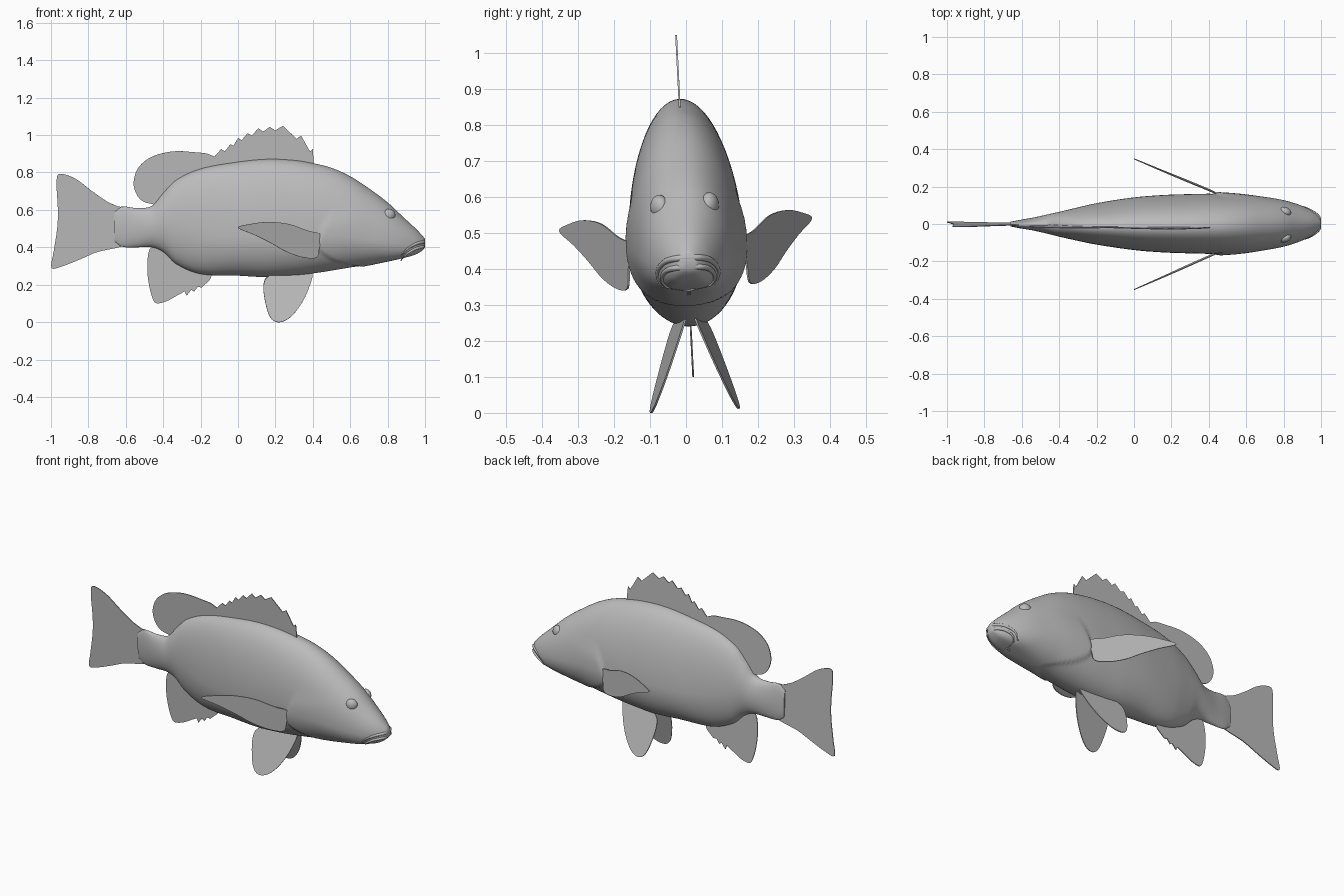
import bpy, bmesh, math
from mathutils import Matrix, Vector

if "Cube" in bpy.data.objects:
    bpy.data.objects.remove(bpy.data.objects["Cube"])

grey = bpy.data.materials.new("plain_grey")
grey.use_nodes = True
tone = (0.5, 0.5, 0.5, 1)
grey.diffuse_color = tone
grey.node_tree.nodes["Principled BSDF"].inputs["Base Color"].default_value = tone

# The whole fish leans by a slight roll about its long axis
pivot = Matrix.Translation((0, 0, 0.5))
roll = pivot @ Matrix.Rotation(0.05, 4, "X") @ pivot.inverted()


def finish(name, bm, smooth=True):
    bm.transform(roll)
    mesh = bpy.data.meshes.new(name)
    bm.to_mesh(mesh)
    bm.free()
    obj = bpy.data.objects.new(name, mesh)
    bpy.context.collection.objects.link(obj)
    mesh.materials.append(grey)
    if smooth:
        bpy.ops.object.select_all(action="DESELECT")
        obj.select_set(True)
        bpy.context.view_layer.objects.active = obj
        bpy.ops.object.shade_smooth_by_angle(angle=math.radians(50))
    return obj


def sample(table, x, col=1):
    """Smooth interpolation of one column of a table sorted by its first column."""
    x = min(max(x, table[0][0]), table[-1][0])
    last = len(table) - 1
    i = max(k for k in range(last) if table[k][0] <= x)

    def slope(k):
        a, b = table[max(k - 1, 0)], table[min(k + 1, last)]
        return (b[col] - a[col]) / (b[0] - a[0])

    p, q = table[i], table[i + 1]
    h = q[0] - p[0]
    t = (x - p[0]) / h
    s = 1 - t
    return (p[col] * (1 + 2 * t) * s * s + slope(i) * h * t * s * s
            + q[col] * t * t * (3 - 2 * t) - slope(i + 1) * h * t * t * s)


def ramp(a, b, x):
    t = min(max((x - a) / (b - a), 0), 1)
    return t * t * (3 - 2 * t)


# Body stations: x, top, bottom, half width
stations = [
    (-.66, .59, .43, .012), (-.62, .617, .403, .02), (-.54, .61, .4, .034),
    (-.46, .622, .4, .052), (-.4, .69, .375, .066), (-.33, .76, .31, .082),
    (-.2, .82, .257, .11), (0, .857, .248, .14), (.16, .872, .24, .153),
    (.3, .866, .248, .158), (.4, .85, .26, .16), (.5, .825, .275, .158),
    (.6, .78, .292, .153), (.7, .715, .306, .142), (.8, .64, .324, .124),
    (.88, .565, .342, .1), (.95, .5, .362, .068), (.985, .463, .383, .042),
    (1, .445, .4, .022)]
gill_edge = [(.29, .72), (.31, .6), (.34, .5), (.4, .425), (.5, .44), (.6, .5)]
mouth = [(.87, .35), (.9, .388), (.95, .417), (1, .428)]


def section(x):
    top, low, half = (sample(stations, x, c) for c in (1, 2, 3))
    centre = low + (top - low) * (0.5 - 0.15 * ramp(-.5, 0, x))
    return top, low, half, centre, 1 - 0.5 * ramp(.6, .95, x)


def flank(x, z):
    """Half width of the body at a given length and height."""
    top, low, half, centre, power = section(x)
    rise = (z - centre) / (top - centre if z > centre else centre - low)
    return half * max(1 - rise * rise, 0) ** (0.5 * (1 if z > centre else power))


# Body: lofted egg-shaped rings with a gill cover step and a set-back lower jaw
bm = bmesh.new()
rings, sides = 200, 72
loops = []
for i in range(rings + 1):
    x = -.66 + 1.66 * i / rings
    top, low, half, centre, power = section(x)
    loop = []
    for j in range(sides):
        a = math.tau * j / sides
        c, s = math.cos(a), math.sin(a)
        y = half * math.copysign(abs(c) ** (1 if s > 0 else power), c)
        z = centre + s * (top - centre if s > 0 else centre - low)
        ahead = x - sample(gill_edge, z)
        lift = ramp(0, .02, ahead) * (1 - ramp(0, .3, ahead)) * (1 - ramp(.5, .62, z))
        y *= 1 + .06 * lift
        z = centre + (z - centre) * (1 + .03 * lift)
        if x > .87 and z < sample(mouth, x):
            y *= .93
        loop.append(bm.verts.new((x, y, z)))
    loops.append(loop)
for a, b in zip(loops, loops[1:]):
    for j in range(sides):
        k = (j + 1) % sides
        bm.faces.new((a[j], b[j], b[k], a[k]))
bm.faces.new(loops[0])
bm.faces.new(loops[-1][::-1])
bmesh.ops.recalc_face_normals(bm, faces=bm.faces)
finish("body", bm)


# Lips: tapered tubes that follow the mouth around the snout
def lip(name, drop, radius, reach):
    half_path = []
    for i in range(15):
        x = .87 + (reach - .87) * i / 14
        z = sample(mouth, x) - drop
        half_path.append(Vector((x, flank(x, z) - radius * .4, z)))
    path = half_path + [Vector((p.x, -p.y, p.z)) for p in reversed(half_path)]
    bm = bmesh.new()
    tube = []
    for i, p in enumerate(path):
        along = (path[min(i + 1, len(path) - 1)] - path[max(i - 1, 0)]).normalized()
        side = along.cross(Vector((0, 0, 1))).normalized()
        up = side.cross(along)
        r = radius * (.35 + .65 * math.sin(math.pi * i / (len(path) - 1)))
        tube.append([bm.verts.new(p + r * (math.cos(a) * side + math.sin(a) * up))
                     for a in (math.tau * j / 10 for j in range(10))])
    for a, b in zip(tube, tube[1:]):
        for j in range(10):
            k = (j + 1) % 10
            bm.faces.new((a[j], b[j], b[k], a[k]))
    bm.faces.new(tube[0])
    bm.faces.new(tube[-1])
    bmesh.ops.recalc_face_normals(bm, faces=bm.faces)
    finish(name, bm)


lip("upper_lip", -.004, .009, .992)
lip("lower_lip", .022, .008, .99)

# Eyes
for side, label in ((1, "left"), (-1, "right")):
    bm = bmesh.new()
    bmesh.ops.create_uvsphere(bm, u_segments=24, v_segments=16, radius=1)
    bm.transform(Matrix.Translation((.808, side * .07, .575))
                 @ Matrix.Rotation(-.35 * side, 4, "Z")
                 @ Matrix.Diagonal((.034, .024, .034, 1)))
    finish(label + "_eye", bm)


# Fins: thin blades from an outline in the side plane
def rounded(points):
    out = []
    n = len(points)
    for i in range(n):
        a, b, c, d = (Vector(points[(i + k) % n]) for k in (-1, 0, 1, 2))
        for t in (0, .25, .5, .75):
            out.append(b + .5 * t * (c - a + t * (2 * a - 5 * b + 4 * c - d
                                                  + t * (3 * b - a - 3 * c + d))))
    return out


def fin(name, outline, spread=lambda x, z: 0, side=1, lean=0):
    bm = bmesh.new()
    verts = []
    for x, z in outline:
        y = spread(x, z)
        verts.append(bm.verts.new((x, side * y, z + lean * y)))
    bm.faces.new(verts)
    obj = finish(name, bm, smooth=False)
    blade = obj.modifiers.new("thickness", "SOLIDIFY")
    blade.thickness = .005
    blade.offset = 0


fin("tail_fin", rounded([
    (-.6, .6), (-.64, .618), (-.7, .645), (-.78, .7), (-.87, .767), (-.955, .793),
    (-.97, .74), (-.963, .6), (-.967, .5), (-.985, .38), (-.997, .29),
    (-.94, .298), (-.85, .333), (-.75, .375), (-.63, .402), (-.6, .43)]))
fin("soft_dorsal_fin", rounded([
    (-.4, .63), (-.46, .632), (-.515, .65), (-.55, .7), (-.557, .76), (-.53, .83),
    (-.46, .885), (-.35, .913), (-.24, .909), (-.14, .89), (-.1, .8), (-.25, .72)]))

# Spiny dorsal: each spine tip is followed by a notch in the membrane
tips = [(-.15, .895), (-.09, .925), (-.04, .952), (0, .985), (.05, 1.01), (.11, 1.037),
        (.17, 1.045), (.24, 1.05), (.338, .997), (.4, .925)]
crest = []
for a, b in zip(tips, tips[1:]):
    t = .4 if b[1] > a[1] else .75
    notch = .022 if b[1] > a[1] else .03
    crest += [a, (a[0] + (b[0] - a[0]) * t, a[1] + (b[1] - a[1]) * t - notch)]
fin("spiny_dorsal_fin", crest + [tips[-1], (.406, .84), (.2, .82), (-.15, .8)])

fin("anal_fin", rounded([
    (-.42, .42), (-.472, .39), (-.485, .3), (-.478, .21), (-.458, .13), (-.435, .1),
    (-.38, .112), (-.32, .145), (-.25, .185), (-.19, .24), (-.2, .29), (-.32, .36)]))
fin("anal_spines", [(-.32, .16), (-.285, .165), (-.275, .14), (-.25, .172), (-.235, .162),
                    (-.215, .188), (-.195, .185), (-.15, .225), (-.135, .265), (-.3, .29)])

# Paired fins
pectoral = rounded([
    (0, .505), (.07, .525), (.16, .535), (.27, .525), (.37, .49), (.45, .465),
    (.435, .4), (.42, .345), (.35, .345), (.26, .375), (.18, .42), (.09, .465)])
pelvic = rounded([
    (.2, .008), (.165, .045), (.142, .13), (.137, .2), (.155, .24), (.22, .275), (.32, .285),
    (.395, .265), (.385, .2), (.35, .12), (.3, .05), (.25, .012)])
for side, label in ((1, "left"), (-1, "right")):
    fin(label + "_pectoral_fin", pectoral, lambda x, z: .35 - .43 * x, side, .05)
    fin(label + "_pelvic_fin", pelvic,
        lambda x, z: .12 - .34 * z + .12 * (.25 - x), side)
